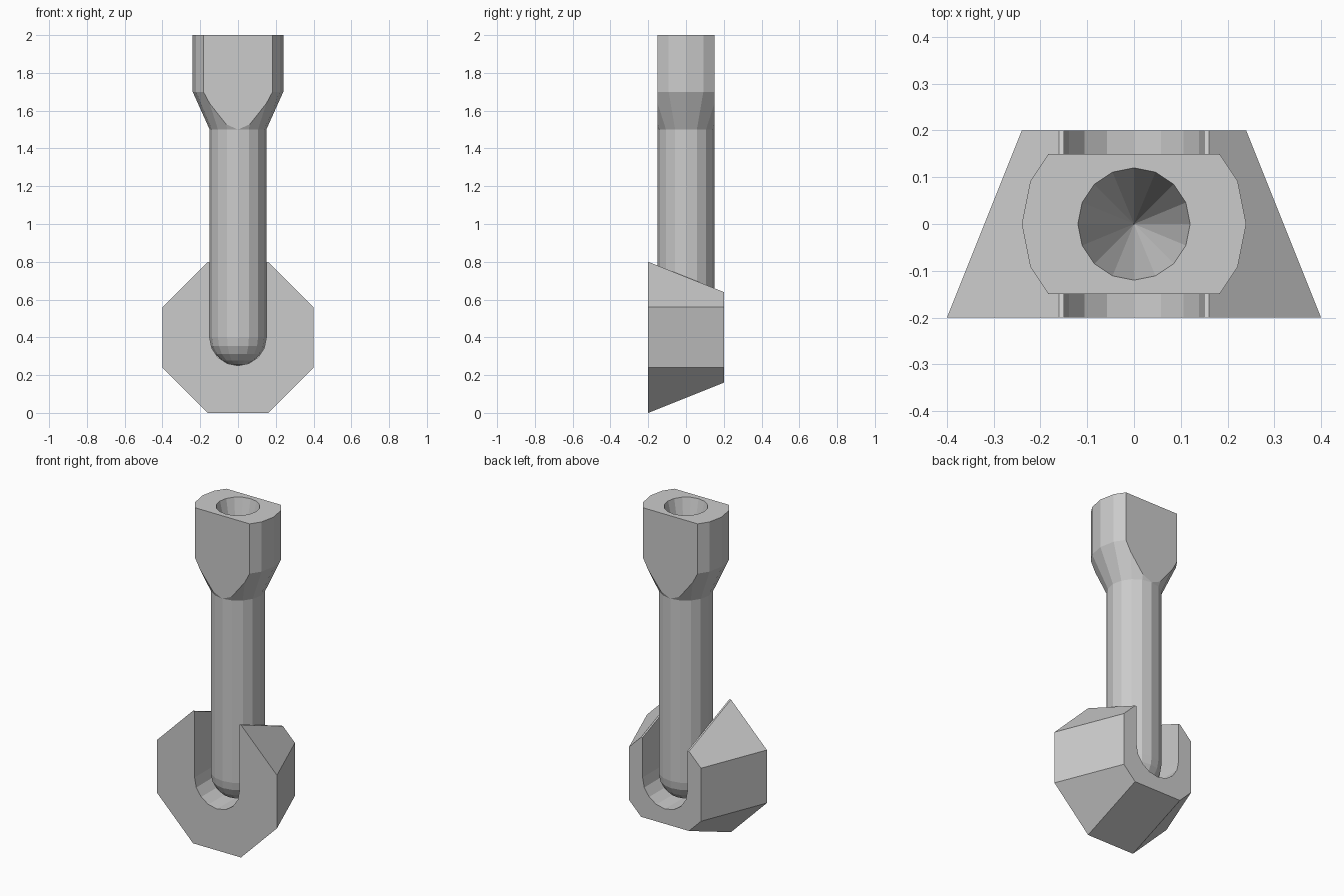
import bpy, bmesh
from math import sin, cos, pi

if "Cube" in bpy.data.objects:
    bpy.data.objects.remove(bpy.data.objects["Cube"])

SIDES = 16


def finish(bm, name):
    bmesh.ops.recalc_face_normals(bm, faces=bm.faces[:])
    me = bpy.data.meshes.new(name)
    bm.to_mesh(me)
    bm.free()
    ob = bpy.data.objects.new(name, me)
    bpy.context.collection.objects.link(ob)
    return ob


def lathe(profile):
    bm = bmesh.new()
    rings = []
    for r, z in profile:
        if r == 0:
            rings.append([bm.verts.new((0, 0, z))] * SIDES)
        else:
            rings.append([bm.verts.new((r * cos(2 * pi * i / SIDES), r * sin(2 * pi * i / SIDES), z))
                          for i in range(SIDES)])
    for a, b in zip(rings, rings[1:]):
        for i in range(SIDES):
            j = (i + 1) % SIDES
            bm.faces.new(list(dict.fromkeys((a[i], a[j], b[j], b[i]))))
    return bm


# Shaft: rounded lower end, flared head, conical socket in the top
R = 0.15
profile = [(0, 0.25)]
profile += [(R * cos(a), 0.4 - R * sin(a)) for a in [k * pi / 10 for k in (4, 3, 2, 1, 0)]]
profile += [(R, 1.5), (0.24, 1.7), (0.24, 2.0), (0.12, 2.0), (0, 1.5)]
bm = lathe(profile)

# Flats on the front and back of the head
for s in (-1, 1):
    bmesh.ops.bisect_plane(bm, geom=bm.verts[:] + bm.edges[:] + bm.faces[:], dist=1e-4,
                           plane_co=(0, s * R, 0), plane_no=(0, s, 0), clear_outer=True)
    rim = [e for e in bm.edges if e.is_boundary]
    bmesh.ops.holes_fill(bm, edges=rim, sides=0)
finish(bm, "shaft")

# Tapered octagonal block with a U-shaped slot around the shaft
slot = [(R * cos(pi * k / 8), 0.4 - R * sin(pi * k / 8)) for k in range(8, -1, -1)]


def outline(h):
    c = 0.16
    right = [(c, 0.4 + h), (h, 0.4 + c), (h, 0.4 - c), (c, 0.4 - h)]
    left = [(-x, z) for x, z in reversed(right)]
    return [(-R, 0.4 + h)] + slot + [(R, 0.4 + h)] + right + left


bm = bmesh.new()
front = [bm.verts.new((x, -0.2, z)) for x, z in outline(0.4)]
back = [bm.verts.new((x, 0.2, z)) for x, z in outline(0.24)]
bm.faces.new(front)
bm.faces.new(back[::-1])
n = len(front)
for i in range(n):
    j = (i + 1) % n
    bm.faces.new((front[i], back[i], back[j], front[j]))
finish(bm, "slotted_block")
